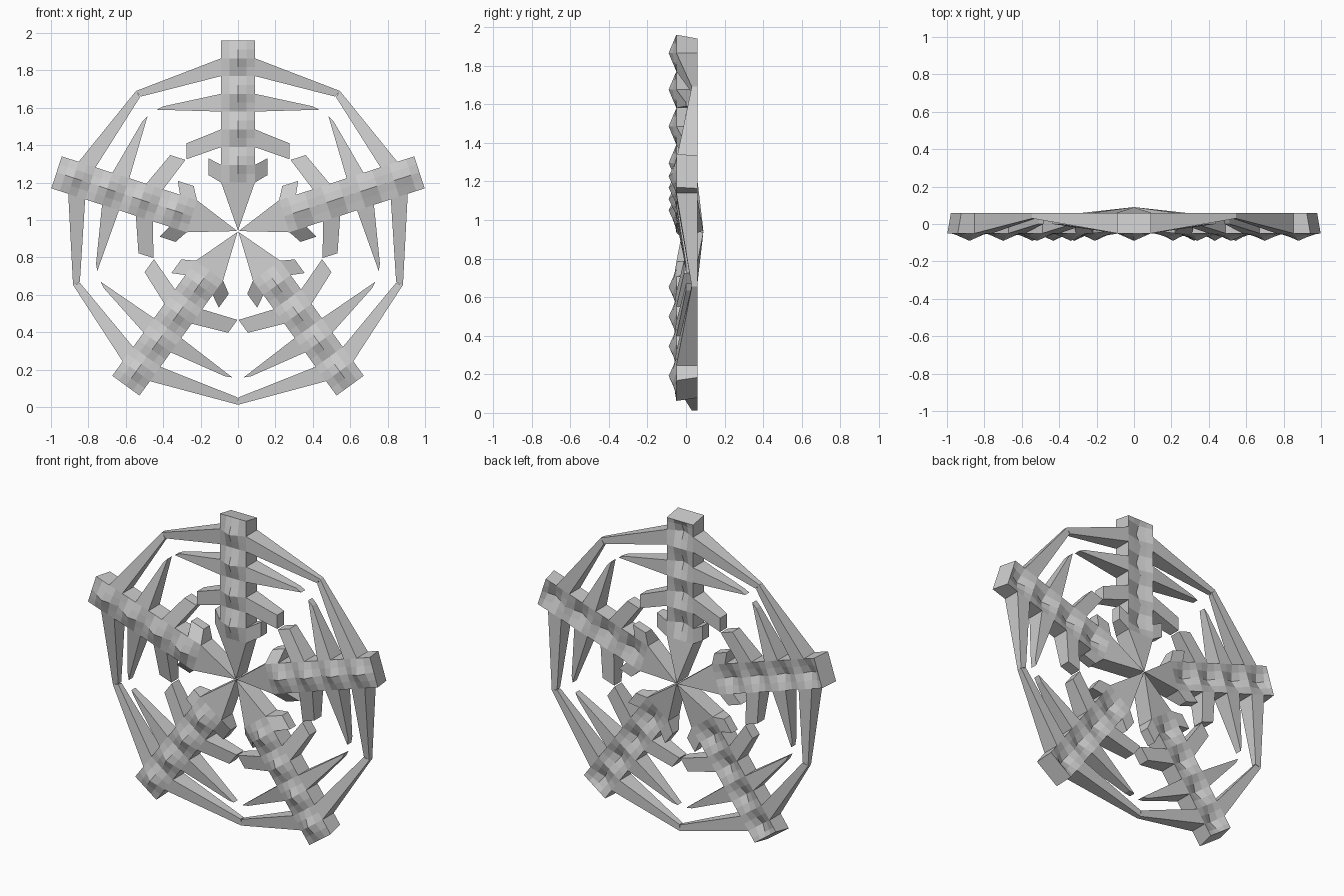
import bpy, bmesh, math
from mathutils import Matrix

if "Cube" in bpy.data.objects:
    bpy.data.objects.remove(bpy.data.objects["Cube"])

CZ = 0.94                 # hub height
HW = 0.09                 # half width of a spoke
R0, R1 = 0.26, 1.02       # studded part of a spoke
FRONT, BACK = -0.05, 0.06
CELLS, ROWS, COLS = 4, 16, 4


def finish(name, bm, angle):
    bmesh.ops.recalc_face_normals(bm, faces=bm.faces)
    bm.transform(Matrix.Translation((0, 0, CZ)) @ Matrix.Rotation(angle, 4, 'Y'))
    me = bpy.data.meshes.new(name)
    bm.to_mesh(me)
    bm.free()
    ob = bpy.data.objects.new(name, me)
    bpy.context.collection.objects.link(ob)
    return ob


def spoke(angle):
    bm = bmesh.new()

    def sheet(y, shrink):
        # studs: tent-like product of two linear falloffs, one per cell
        grid = []
        for k in range(ROWS + 1):
            row = []
            for i in range(COLS + 1):
                u = -1 + 2 * i / COLS
                v = 1 - abs((k % 4) / 2 - 1)
                r = R0 + (R1 - R0) * k / ROWS - (shrink if k == ROWS else 0)
                row.append(bm.verts.new((u * HW, y - 0.04 * (1 - abs(u)) * v, r)))
            grid.append(row)
        for a, b in zip(grid, grid[1:]):
            for i in range(COLS):
                bm.faces.new((a[i], a[i + 1], b[i + 1], b[i]))
        return grid

    f, b = sheet(FRONT, 0), sheet(BACK, 0.02)
    # side walls, left open where branches grow out
    for k in range(ROWS):
        if k % 4 >= 2:
            for i in (0, COLS):
                bm.faces.new((f[k][i], f[k + 1][i], b[k + 1][i], b[k][i]))
    # outer end cap
    for i in range(COLS):
        bm.faces.new((f[-1][i], f[-1][i + 1], b[-1][i + 1], b[-1][i]))
    # wedge running in to the hub
    pf = bm.verts.new((0, -0.02, 0.004))
    pb = bm.verts.new((0, 0.09, 0.004))
    for i in range(COLS):
        bm.faces.new((f[0][i], f[0][i + 1], pf))
        bm.faces.new((b[0][i], b[0][i + 1], pb))
    for i in (0, COLS):
        bm.faces.new((f[0][i], b[0][i], pb, pf))
    finish("spoke", bm, angle)


def branch(name, angle, side, cell, lo, hi, y0, y1):
    # tapered block from a spoke side to a tip edge (lo, hi are x, r points)
    bm = bmesh.new()
    ra = R0 + 0.19 * cell
    rb = ra + 0.095
    root = [bm.verts.new((side * HW, y, r)) for y, r in
            ((FRONT, ra), (FRONT, rb), (BACK, rb), (BACK, ra))]
    tip = [bm.verts.new((side * p[0], y, p[1])) for p, y in
           ((lo, y0), (hi, y0), (hi, y1), (lo, y1))]
    for i in range(4):
        j = (i + 1) % 4
        bm.faces.new((root[i], root[j], tip[j], tip[i]))
    bm.faces.new(tip)
    finish(name, bm, angle)


# name, cell on the spoke, tip lower point, tip upper point, tip front y, tip back y
BRANCHES = (
    ("hub_stub", 0, (0.157, 0.30), (0.157, 0.39), 0.00, 0.06),
    ("inner_branch", 1, (0.276, 0.385), (0.276, 0.47), -0.01, 0.06),
    ("middle_branch", 2, (0.435, 0.65), (0.40, 0.668), 0.00, 0.04),
    ("rim_branch", 3, (0.52, 0.72), (0.546, 0.75), 0.03, 0.06),
)

for n in range(5):
    a = math.radians(72 * n)
    spoke(a)
    for name, cell, lo, hi, y0, y1 in BRANCHES:
        for s in (-1, 1):
            branch(name, a, s, cell, lo, hi, y0, y1)
